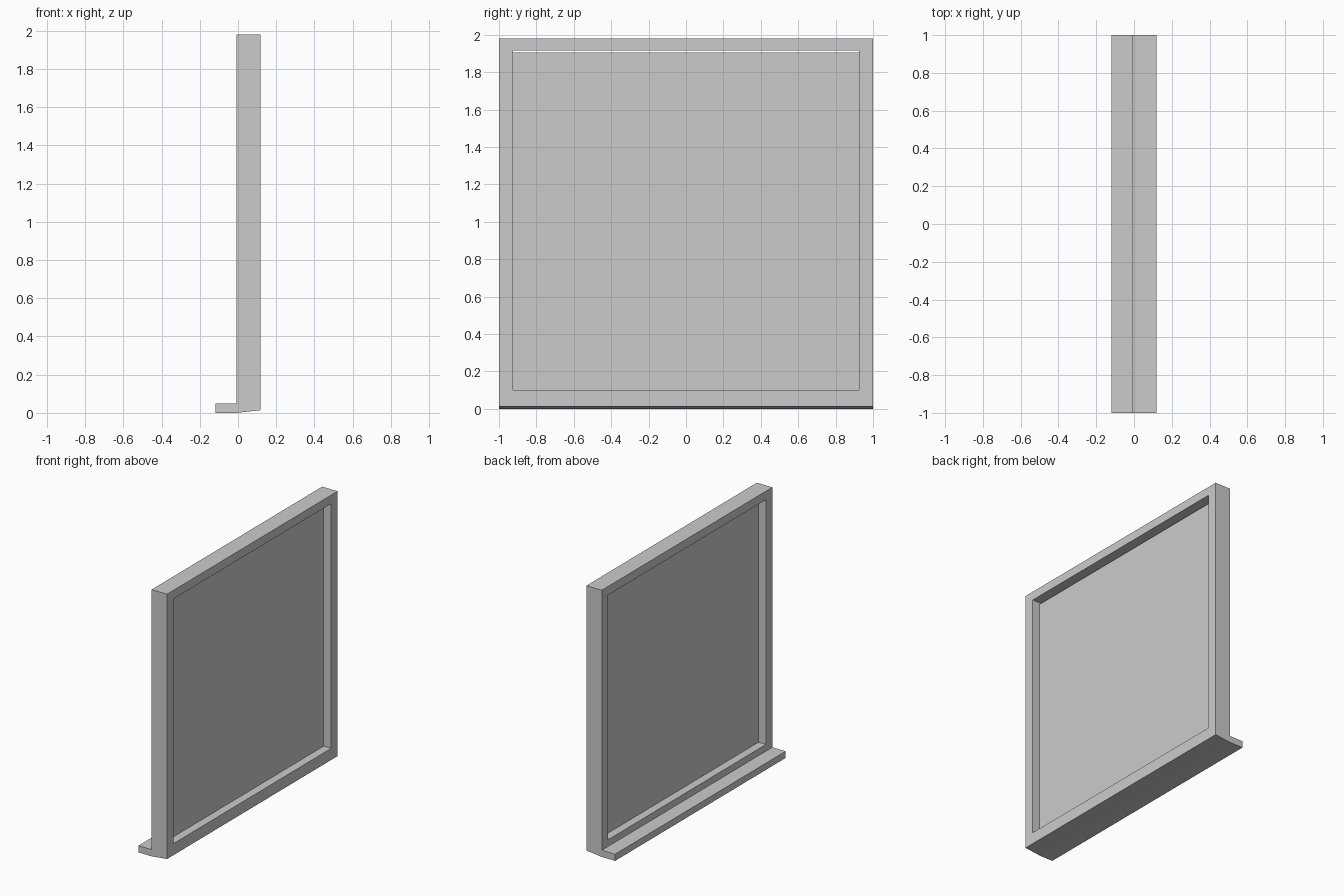
import bpy, bmesh

if "Cube" in bpy.data.objects:
    bpy.data.objects.remove(bpy.data.objects["Cube"])


def extrude_profile(name, profile, y0, y1):
    """Extrude a closed (x, z) profile along y into a solid."""
    bm = bmesh.new()
    face = bm.faces.new([bm.verts.new((x, y0, z)) for x, z in profile])
    out = bmesh.ops.extrude_face_region(bm, geom=[face])
    verts = [v for v in out["geom"] if isinstance(v, bmesh.types.BMVert)]
    bmesh.ops.translate(bm, verts=verts, vec=(0, y1 - y0, 0))
    bmesh.ops.recalc_face_normals(bm, faces=bm.faces)
    mesh = bpy.data.meshes.new(name)
    bm.to_mesh(mesh)
    bm.free()
    obj = bpy.data.objects.new(name, mesh)
    bpy.context.collection.objects.link(obj)
    return obj


def box(name, x0, x1, y, z0, z1):
    return extrude_profile(name, [(x0, z0), (x1, z0), (x1, z1), (x0, z1)], -y, y)


BACK, FRONT, TOP = -0.009, 0.118, 1.98
OPEN_Y, OPEN_Z0, OPEN_Z1 = 0.925, 0.10, 1.916

# Frame with projecting sill and sloped underside
frame = extrude_profile("window_frame", [
    (-0.118, 0), (BACK, 0), (FRONT, 0.014), (FRONT, TOP),
    (BACK, TOP), (BACK, 0.05), (-0.118, 0.05)], -1, 1)

# Rectangular opening
cutter = box("opening_cutter", -0.3, 0.3, OPEN_Y, OPEN_Z0, OPEN_Z1)
cutter.hide_render = True
cutter.hide_set(True)
cut = frame.modifiers.new("opening", "BOOLEAN")
cut.operation = "DIFFERENCE"
cut.solver = "EXACT"
cut.object = cutter

# Thin pane, stopping just short of the head of the opening
box("window_pane", 0.052, 0.056, OPEN_Y, OPEN_Z0, 1.906)
